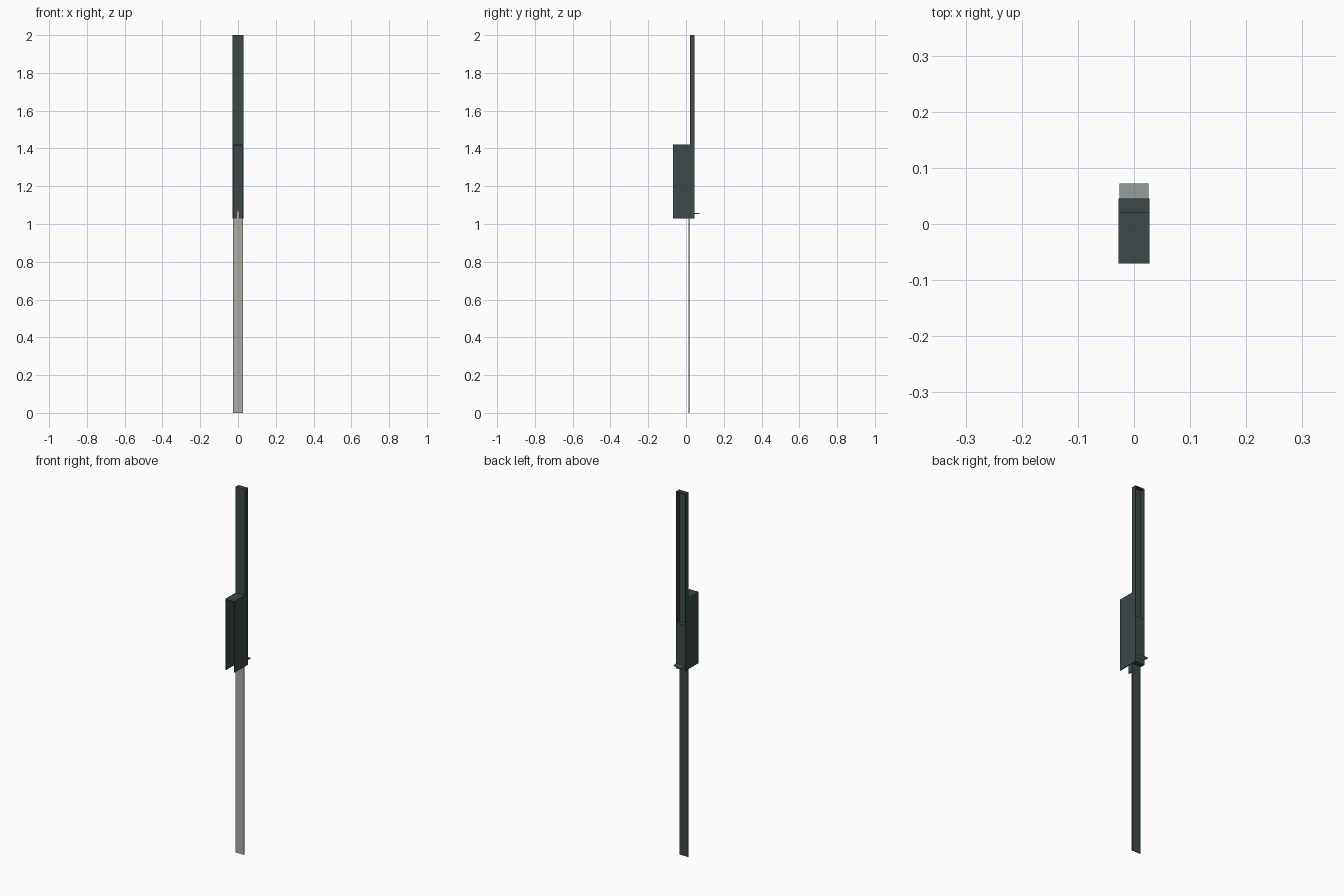
import bpy, bmesh
from mathutils import Matrix, Vector

if "Cube" in bpy.data.objects:
    bpy.data.objects.remove(bpy.data.objects["Cube"])


def material(name, rgb):
    m = bpy.data.materials.new(name)
    m.diffuse_color = (*rgb, 1)
    m.use_nodes = True
    m.node_tree.nodes["Principled BSDF"].inputs["Base Color"].default_value = m.diffuse_color
    return m


DARK = material("dark_metal", (0.045, 0.065, 0.065))
PALE = material("pale_face", (0.42, 0.42, 0.37))
GREY = material("pale_grey", (0.30, 0.34, 0.32))


def boxes(name, mat, *spans):
    """One object from boxes given as (x0, x1, y0, y1, z0, z1)."""
    bm = bmesh.new()
    for x0, x1, y0, y1, z0, z1 in spans:
        centre = Vector((x0 + x1, y0 + y1, z0 + z1)) / 2
        size = Matrix.Diagonal((x1 - x0, y1 - y0, z1 - z0, 1))
        bmesh.ops.create_cube(bm, size=1, matrix=Matrix.Translation(centre) @ size)
    me = bpy.data.meshes.new(name)
    bm.to_mesh(me)
    bm.free()
    ob = bpy.data.objects.new(name, me)
    bpy.context.collection.objects.link(ob)
    me.materials.append(mat)
    return ob


W = 0.028      # half width
T = 0.004      # wall thickness
Y0, Y1 = 0.02, 0.045

# Upper channel, open at the back, closed at its top
boxes("channel_front", DARK, (-W, W, Y0, Y0 + T, 1.28, 2.0))
for side, s in (("left", -1), ("right", 1)):
    xa, xb = sorted((s * W, s * (W - T)))
    boxes("channel_wall_" + side, DARK, (xa, xb, Y0 + T, Y1, 1.28, 2.0))
    # Side wall of the hood
    boxes("hood_wall_" + side, DARK, (xa, xb, -0.07, Y0, 1.03, 1.42))
boxes("channel_cap", DARK, (-W + T, W - T, Y0 + T, Y1, 2.0 - T, 2.0))

# Solid block below the channel and roof of the hood
boxes("lower_block", DARK, (-W, W, Y0, Y1, 1.03, 1.28))
boxes("hood_roof", DARK, (-W + T, W - T, -0.07, Y0, 1.42 - T, 1.42))

# Long hanging strip, pale in front and dark behind, with a narrow tongue
boxes("strip_face", PALE, (-0.026, 0.026, 0.014, 0.016, 0, 1.03),
      (-0.005, 0.005, 0.014, 0.016, 1.03, 1.065))
boxes("strip_backing", DARK, (-0.026, 0.026, 0.016, 0.018, 0, 1.03),
      (-0.005, 0.005, 0.016, Y0, 1.03, 1.065))

# Small ribbed ledge at the back
boxes("ledge", GREY, (-0.026, 0.026, Y1, 0.072, 1.053, 1.056))
boxes("ledge_ribs", GREY,
      *[(x - 0.001, x + 0.001, Y1, 0.072, 1.056, 1.058)
        for x in (-0.025, -0.015, -0.005, 0.005, 0.015, 0.025)],
      *[(-0.026, 0.026, y - 0.001, y + 0.001, 1.056, 1.058)
        for y in (0.054, 0.063, 0.071)])
